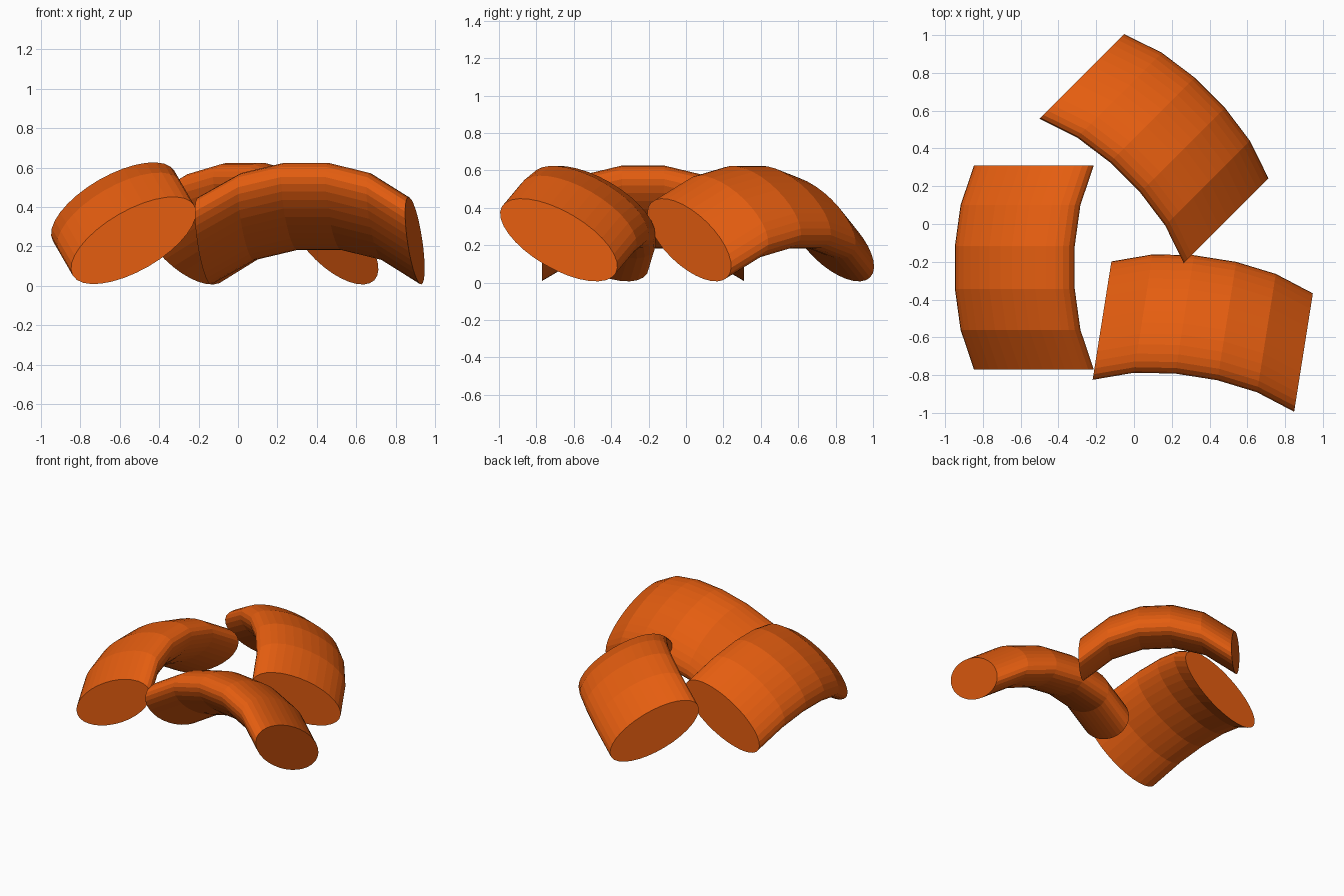
import bpy
import bmesh
from math import sin, cos, pi, radians
from mathutils import Vector

default_cube = bpy.data.objects.get("Cube")
if default_cube:
    bpy.data.objects.remove(default_cube, do_unlink=True)

# Single orange colour
orange = bpy.data.materials.new("orange")
orange.use_nodes = True
colour = (0.78, 0.11, 0.005, 1.0)
orange.diffuse_color = colour
orange.node_tree.nodes["Principled BSDF"].inputs["Base Color"].default_value = colour

SIDES = 32
WIDE, THIN = 0.356, 0.152      # half axes of the oval section
TILT = radians(30)             # lean of the section and of the arch
# Half of the arch: distance along the axis, rise
HALF_ARCH = [(0.54, 0.0), (0.33, 0.142), (0.113, 0.202)]
ARCH = [(-s, h) for s, h in HALF_ARCH] + [(s, h) for s, h in reversed(HALF_ARCH)]


def bent_piece(name, centre, facing):
    """Oval section swept along a leaning arch, all rings parallel."""
    out = Vector((cos(facing), sin(facing), 0))
    up = Vector((0, 0, 1))
    along = out.cross(up)
    rise = out * sin(TILT) + up * cos(TILT)
    across = out * cos(TILT) - up * sin(TILT)

    bm = bmesh.new()
    rings = []
    for s, h in ARCH:
        middle = Vector(centre) + along * s + rise * h
        rings.append([bm.verts.new(middle + across * WIDE * cos(a) + rise * THIN * sin(a))
                      for a in (2 * pi * i / SIDES for i in range(SIDES))])
    for near, far in zip(rings, rings[1:]):
        for i in range(SIDES):
            j = (i + 1) % SIDES
            bm.faces.new((near[i], near[j], far[j], far[i]))
    # End caps
    bm.faces.new(rings[0])
    bm.faces.new(rings[-1])
    bmesh.ops.recalc_face_normals(bm, faces=bm.faces)

    mesh = bpy.data.meshes.new(name)
    bm.to_mesh(mesh)
    bm.free()
    mesh.materials.append(orange)
    bpy.context.collection.objects.link(bpy.data.objects.new(name, mesh))


# Three pieces arranged in a loose triangle
bent_piece("right_bent_piece", (-0.53, -0.23, 0.23), radians(180))
bent_piece("front_bent_piece", (0.364, -0.596, 0.228), radians(81))
bent_piece("back_bent_piece", (0.106, 0.399, 0.228), radians(45))
